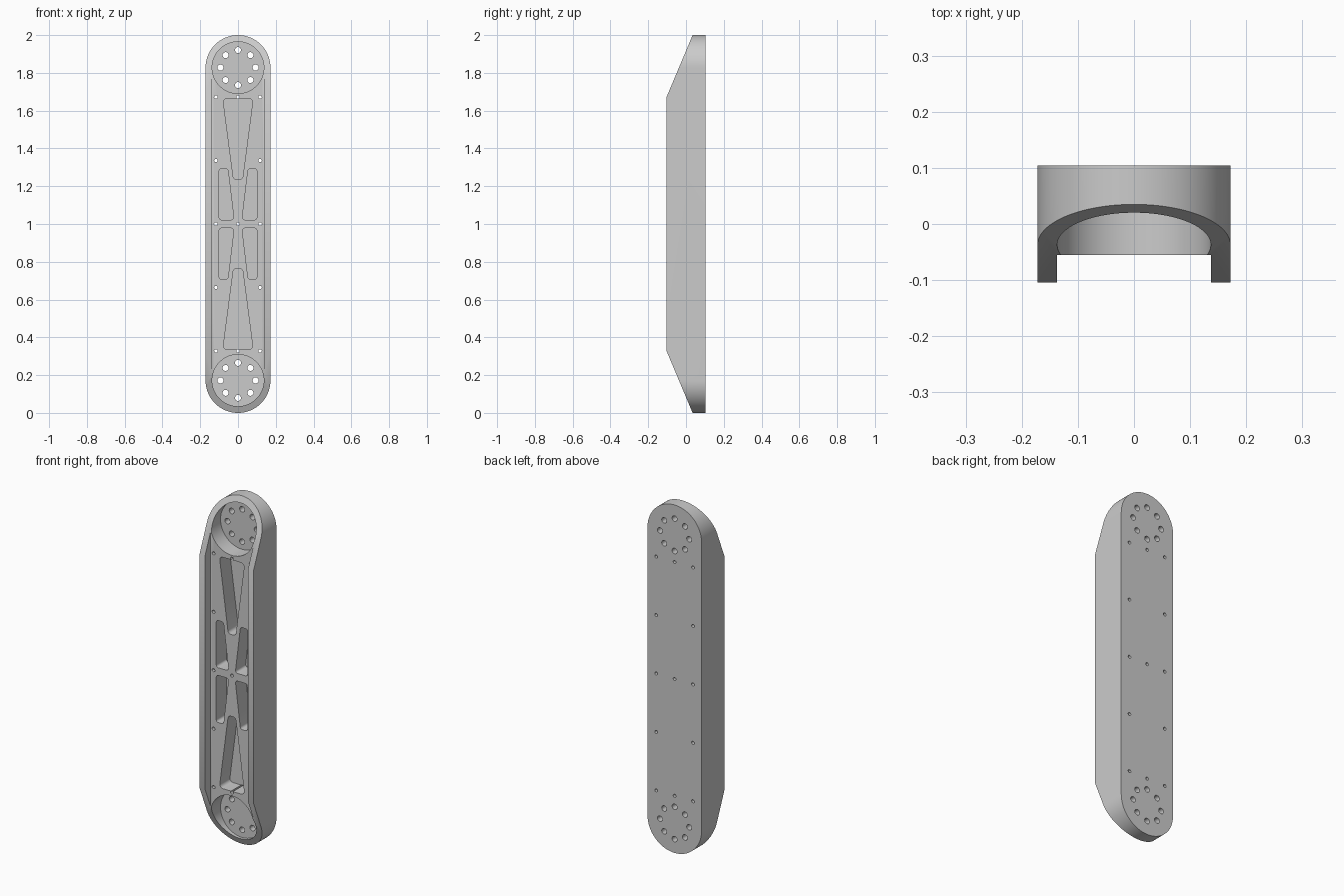
import bpy, bmesh
from math import cos, sin, pi, radians
from mathutils import Vector

if "Cube" in bpy.data.objects:
    bpy.data.objects.remove(bpy.data.objects["Cube"])

R, R_IN = 0.172, 0.137            # outer and inner end radii
FRONT, BACK = -0.104, 0.104
WEB, FLOOR = -0.055, 0.037        # channel face and pocket floor
ENDS = (R, 2 - R)                 # heights of the two hubs

metal = bpy.data.materials.new("grey_metal")
metal.use_nodes = True
metal.diffuse_color = (0.6, 0.6, 0.6, 1)
metal.node_tree.nodes["Principled BSDF"].inputs["Base Color"].default_value = (0.6, 0.6, 0.6, 1)


def circle(cx, cz, r, n):
    return [(cx + r * cos(2 * pi * i / n), cz + r * sin(2 * pi * i / n)) for i in range(n)]


def rounded(corners, r, steps=6):
    """Polygon outline with each corner replaced by an arc."""
    out = []
    for i, corner in enumerate(corners):
        p = Vector(corner)
        a = (Vector(corners[i - 1]) - p).normalized()
        b = (Vector(corners[(i + 1) % len(corners)]) - p).normalized()
        half = a.angle(b) / 2
        centre = p + (a + b).normalized() * (r / sin(half))
        reach = r * cos(half) / sin(half)
        start, end = p + a * reach - centre, p + b * reach - centre
        sweep = pi - 2 * half
        for k in range(steps + 1):
            t = k / steps
            d = (start * sin((1 - t) * sweep) + end * sin(t * sweep)) / sin(sweep)
            out.append(tuple(centre + d))
    return out


def prism(outline, lo, hi, along="y"):
    return outline, lo, hi, along


def make(name, prisms):
    bm = bmesh.new()
    for outline, lo, hi, along in prisms:
        rings = []
        for t in (lo, hi):
            rings.append([bm.verts.new((u, t, v) if along == "y" else (t, u, v))
                          for u, v in outline])
        n = len(outline)
        bm.faces.new(rings[0])
        bm.faces.new(rings[1][::-1])
        for i in range(n):
            j = (i + 1) % n
            bm.faces.new((rings[0][j], rings[0][i], rings[1][i], rings[1][j]))
    bmesh.ops.recalc_face_normals(bm, faces=bm.faces)
    mesh = bpy.data.meshes.new(name)
    bm.to_mesh(mesh)
    bm.free()
    mesh.materials.append(metal)
    obj = bpy.data.objects.new(name, mesh)
    bpy.context.collection.objects.link(obj)
    return obj


def cut(target, name, prisms):
    cutter = make(name, prisms)
    cutter.hide_render = True
    mod = target.modifiers.new(name, "BOOLEAN")
    mod.operation, mod.solver, mod.object = "DIFFERENCE", "EXACT", cutter
    bpy.context.view_layer.objects.active = target
    bpy.ops.object.modifier_apply(modifier=name)
    bpy.data.objects.remove(cutter)


def flip(points):
    return [(u, 2 - v) for u, v in points]


def mirror(points):
    return [(-u, v) for u, v in points]


# Round-ended bar
arc = [i * pi / 48 for i in range(49)]
top = [(R * cos(a), ENDS[1] + R * sin(a)) for a in arc]
bottom = [(-R * cos(a), ENDS[0] - R * sin(a)) for a in arc]
arm = make("link_arm", [prism(top + bottom, FRONT, BACK)])

# Sloped front at both ends
slope = [(FRONT, 1.67), (0.035, 2.0), (0.077, 2.1), (-0.3, 2.1), (-0.3, 1.67)]
cut(arm, "end_slopes", [prism(s, -0.3, 0.3, "x") for s in (slope, flip(slope))])

# Long front channel between the side walls
channel = [(-R_IN, ENDS[0]), (R_IN, ENDS[0]), (R_IN, ENDS[1]), (-R_IN, ENDS[1])]
cut(arm, "channel", [prism(channel, -0.3, WEB)])

# Round hub pockets
cut(arm, "hub_pockets", [prism(circle(0, z, R_IN, 96), -0.3, FLOOR) for z in ENDS])

# Weight-saving pockets in the web
wedge = rounded([(-0.08, 1.665), (0.08, 1.665), (0.0235, 1.235), (-0.0235, 1.235)], 0.02)
side = rounded([(0.1, 1.022), (0.1, 1.293), (0.054, 1.293), (0.021, 1.022)], 0.014)
upper = [wedge, side, mirror(side)]
cut(arm, "web_pockets", [prism(p, -0.3, FLOOR) for p in upper + [flip(p) for p in upper]])

# Bolt circles and small screw holes
holes = []
for z in ENDS:
    holes += [circle(x, h, 0.016, 24) for x, h in circle(0, z, 0.093, 8)]
for row in range(5):
    z = 1 + (row - 2) * 0.336
    columns = (-0.117, 0, 0.117) if row % 2 == 0 else (-0.117, 0.117)
    holes += [circle(x, z, 0.009, 16) for x in columns]
cut(arm, "bolt_holes", [prism(h, -0.3, 0.3) for h in holes])

# Smooth round walls, sharp machined edges
bpy.ops.object.select_all(action="DESELECT")
arm.select_set(True)
bpy.context.view_layer.objects.active = arm
bpy.ops.object.shade_smooth_by_angle(angle=radians(30))
